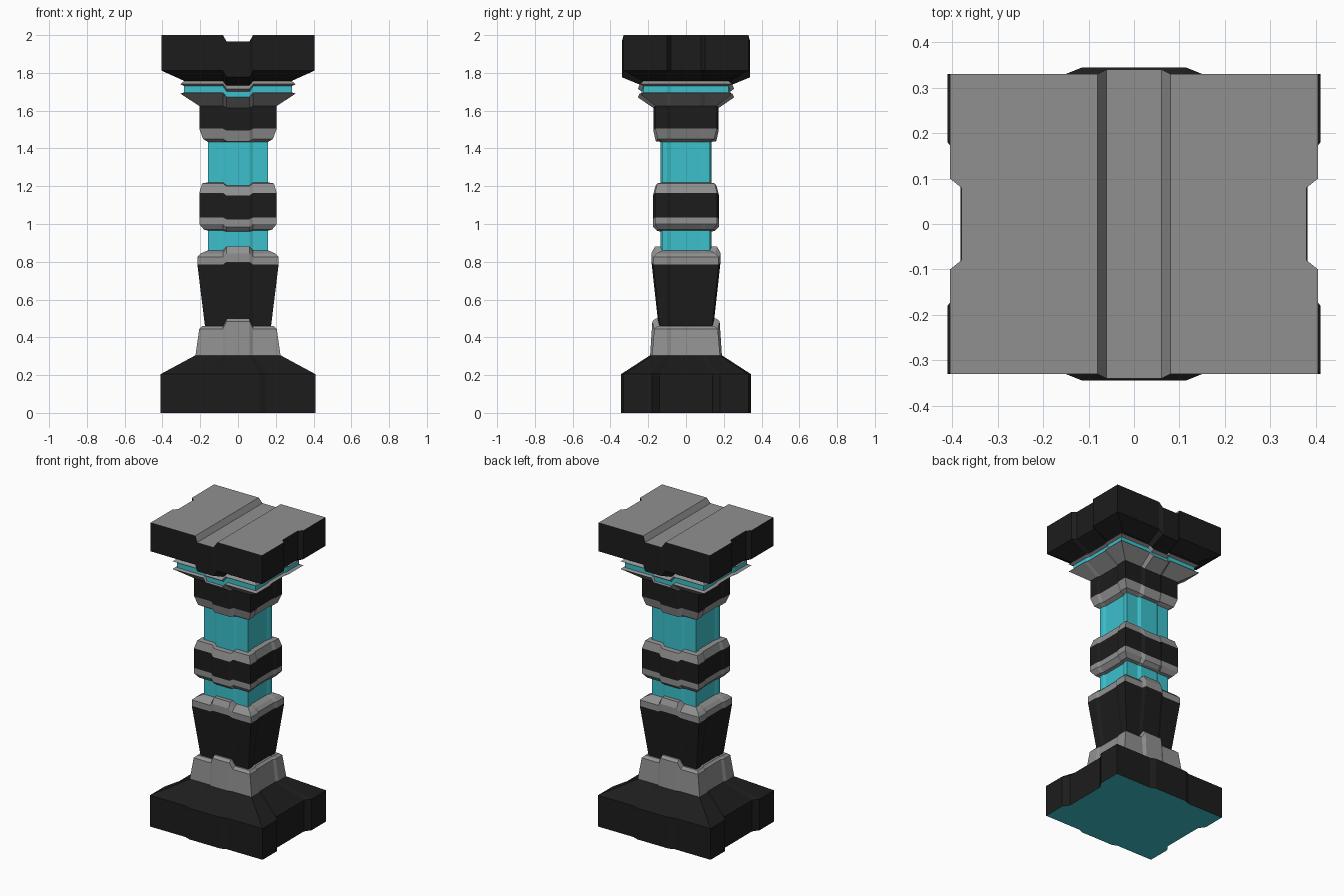
import bpy, bmesh

if "Cube" in bpy.data.objects:
    bpy.data.objects.remove(bpy.data.objects["Cube"])


def material(name, rgb):
    m = bpy.data.materials.new(name)
    m.diffuse_color = (*rgb, 1)
    m.use_nodes = True
    m.node_tree.nodes["Principled BSDF"].inputs["Base Color"].default_value = m.diffuse_color
    return m


BLACK = material("black", (0.012, 0.012, 0.012))
CYAN = material("cyan", (0.045, 0.53, 0.60))
GREY = material("grey", (0.28, 0.28, 0.28))


def ring(hx, hy, z, dz=0, fb=0.01, sd=-0.008, fw=(.08, .06), sw=(.1, .08)):
    """Rectangle whose front/back centre is raised and side centre is recessed."""
    front = [(-hx, -hy, z), (-fw[0], -hy, z), (-fw[1], -hy - fb, z + dz),
             (fw[1], -hy - fb, z + dz), (fw[0], -hy, z)]
    right = [(hx, -hy, z), (hx, -sw[0], z), (hx + sd, -sw[1], z),
             (hx + sd, sw[1], z), (hx, sw[0], z)]
    half = front + right
    return half + [(-x, -y, c) for x, y, c in half]


def loft(name, rings, mat, top=False, bottom=False):
    bm = bmesh.new()
    vs = [[bm.verts.new(p) for p in r] for r in rings]
    n = len(vs[0])
    for a, b in zip(vs, vs[1:]):
        for i in range(n):
            j = (i + 1) % n
            bm.faces.new((a[i], a[j], b[j], b[i]))
    mats = [mat]
    if bottom:
        bm.faces.new(vs[0][::-1]).material_index = 1
        mats.append(CYAN)
    if top:
        # grooved cap in five strips
        t = vs[-1]
        mats.append(GREY)
        for ids in ((1, 2, 13, 14), (2, 3, 12, 13), (3, 4, 11, 12),
                    (4, 5, 6, 7, 8, 9, 10, 11), (14, 15, 16, 17, 18, 19, 0, 1)):
            bm.faces.new([t[i] for i in ids]).material_index = 1
    me = bpy.data.meshes.new(name)
    bm.to_mesh(me)
    bm.free()
    for m in mats:
        me.materials.append(m)
    bpy.context.collection.objects.link(bpy.data.objects.new(name, me))


base = dict(fb=.014, sd=-.028, fw=(.15, .115), sw=(.18, .14))
head = dict(fb=.01, sd=-.025)

# Each part continues from the last ring of the part below it
parts = [
    ("base_block", BLACK, [ring(.41, .33, 0, **base), ring(.41, .33, .205, **base),
                           ring(.225, .18, .305)]),
    ("foot_collar", GREY, [ring(.205, .168, .445, .04), ring(.19, .15, .46, .04),
                           ring(.175, .14, .46, .04)]),
    ("lower_shaft", BLACK, [ring(.215, .173, .785, .015)]),
    ("lower_collar", GREY, [ring(.215, .173, .825, .02), ring(.195, .155, .845, .035),
                            ring(.16, .126, .86, .02)]),
    ("lower_glow", CYAN, [ring(.16, .126, .965, -.005)]),
    ("middle_lower_trim", GREY, [ring(.18, .145, .97, -.005), ring(.205, .165, 1.0, -.015),
                                 ring(.205, .165, 1.035, -.01)]),
    ("middle_band", BLACK, [ring(.205, .165, 1.165, -.015)]),
    ("middle_upper_trim", GREY, [ring(.19, .152, 1.215, -.015), ring(.16, .126, 1.22, -.015)]),
    ("upper_glow", CYAN, [ring(.16, .126, 1.435)]),
    ("neck_trim", GREY, [ring(.185, .15, 1.45, -.012), ring(.205, .163, 1.505, -.01)]),
    ("neck_band", BLACK, [ring(.205, .163, 1.625, -.01)]),
    ("capital_flare", GREY, [ring(.305, .245, 1.69, -.02), ring(.285, .225, 1.697, -.025)]),
    ("capital_glow", CYAN, [ring(.285, .225, 1.73, -.028)]),
    ("capital_trim", GREY, [ring(.305, .245, 1.74, -.025), ring(.285, .225, 1.757, -.025)]),
    ("head_block", BLACK, [ring(.29, .24, 1.76, -.02), ring(.405, .33, 1.812, -.035, **head),
                           ring(.405, .33, 2.0, -.035, **head)]),
]
last = None
for name, mat, rings in parts:
    loft(name, ([last] if last else []) + rings, mat,
         top=name == "head_block", bottom=name == "base_block")
    last = rings[-1]
